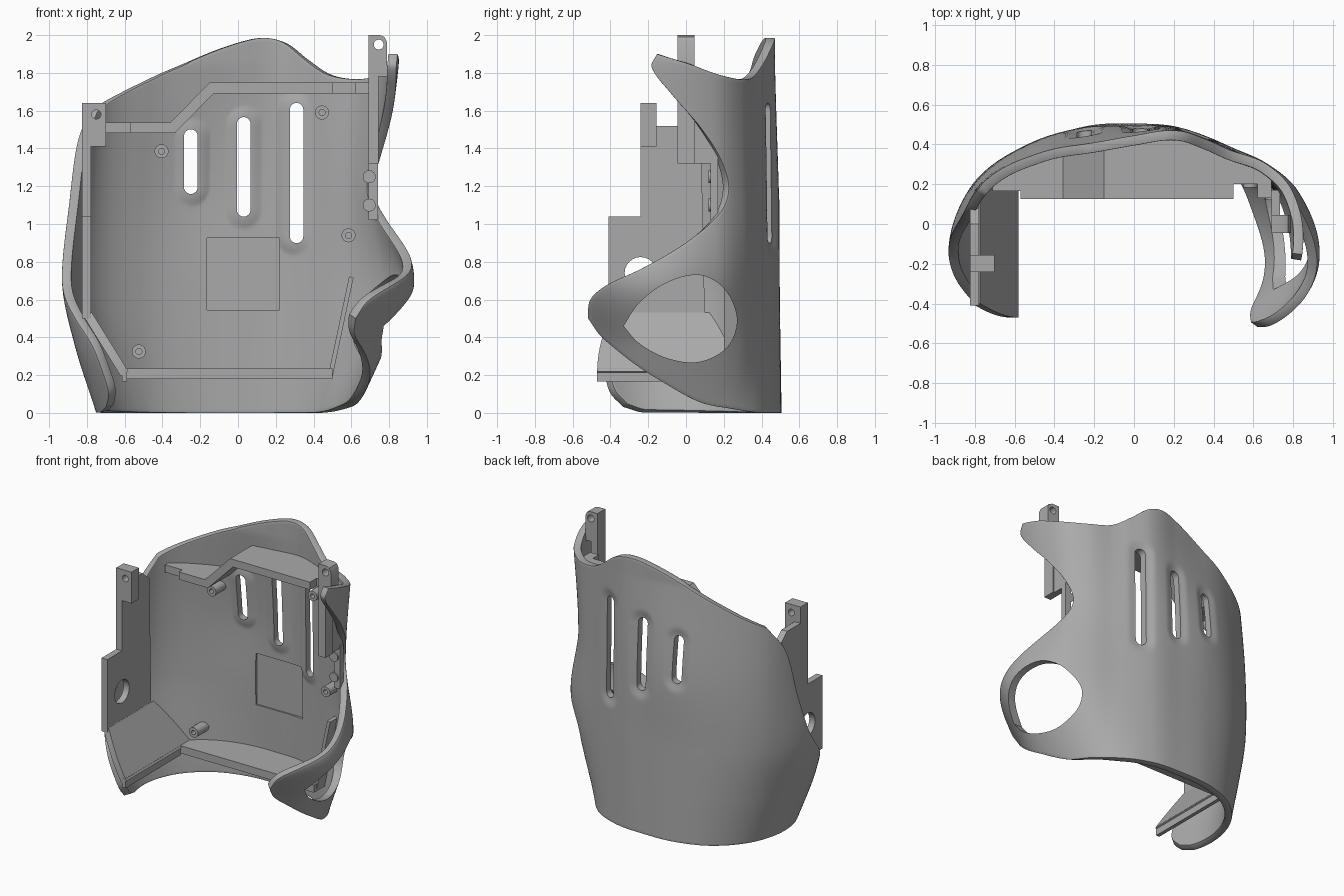
import bpy, bmesh
from math import sin, cos, radians, pi, hypot
from mathutils import Vector

cube = bpy.data.objects.get("Cube")
if cube:
    bpy.data.objects.remove(cube)

grey = bpy.data.materials.new("plain_grey")
grey.use_nodes = True
grey.diffuse_color = (0.4, 0.4, 0.4, 1)
grey.node_tree.nodes["Principled BSDF"].inputs["Base Color"].default_value = (0.4, 0.4, 0.4, 1)

THICK = 0.05
CENTRE_Y = -0.05
LEVELS = [0, 0.35, 0.7, 1.2, 1.85]
ANGLES = [-125, -100, -75, -50, -25, 0, 25, 38, 50, 62, 75, 100, 125]
# outer radius by height (rows) and by angle around the back (columns)
RADII = [
    [.72, .753, .73, .67, .595, .555, .585, .61, .63, .635, .63, .62, .61],
    [.84, .872, .803, .69, .592, .55, .585, .615, .657, .715, .755, .784, .71],
    [.88, .942, .855, .70, .588, .545, .585, .615, .665, .755, .85, .942, .85],
    [.85, .90, .85, .69, .585, .54, .58, .61, .655, .735, .79, .79, .75],
    [.84, .84, .80, .62, .505, .495, .57, .60, .648, .755, .83, .85, .80],
]
SLOTS = [(-.25, 1.195, 1.465), (.03, 1.075, 1.53), (.31, .935, 1.605)]


def hermite(xs, ys, x):
    """Smooth curve through the points (xs, ys)."""
    x = min(max(x, xs[0]), xs[-1])
    n = len(xs)
    k = max(i for i in range(n - 1) if xs[i] <= x)

    def slope(i):
        a, b = max(i - 1, 0), min(i + 1, n - 1)
        return (ys[b] - ys[a]) / (xs[b] - xs[a])
    h = xs[k + 1] - xs[k]
    t = (x - xs[k]) / h
    return ((1 + 2 * t) * (1 - t) ** 2 * ys[k] + t * (1 - t) ** 2 * h * slope(k)
            + t * t * (3 - 2 * t) * ys[k + 1] + t * t * (t - 1) * h * slope(k + 1))


def curve(pts, n, scale=1.0):
    """Evenly spaced samples along a smooth curve through pts."""
    cum = [0]
    for p, q in zip(pts, pts[1:]):
        cum.append(cum[-1] + hypot((q[0] - p[0]) * scale, q[1] - p[1]))
    return [Vector([hermite(cum, [p[c] for p in pts], cum[-1] * i / n) for c in (0, 1)])
            for i in range(n + 1)]


def radius(a, z):
    return hermite(LEVELS, [hermite(ANGLES, row, a) for row in RADII], z)


def wall_y(x, z, inset=0.03):
    """Depth of the shell wall behind a given x and z."""
    lo, hi = -80, 80
    for _ in range(24):
        mid = (lo + hi) / 2
        if (radius(mid, z) - inset) * sin(radians(mid)) < x:
            lo = mid
        else:
            hi = mid
    return CENTRE_Y + (radius(lo, z) - inset) * cos(radians(lo))


def finish(name, bm):
    bmesh.ops.recalc_face_normals(bm, faces=bm.faces)
    me = bpy.data.meshes.new(name)
    bm.to_mesh(me)
    bm.free()
    ob = bpy.data.objects.new(name, me)
    bpy.context.collection.objects.link(ob)
    me.materials.append(grey)
    return ob


def prism(name, pts, axis, lo, hi):
    """Extrude a flat outline along x or y."""
    bm = bmesh.new()
    def place(p, d):
        return (d, p[0], p[1]) if axis == "x" else (p[0], d, p[1])
    face = bm.faces.new([bm.verts.new(place(p, lo)) for p in pts])
    ext = bmesh.ops.extrude_face_region(bm, geom=[face])
    move = Vector(place((0, 0), hi - lo))
    bmesh.ops.translate(bm, vec=move, verts=[v for v in ext["geom"] if isinstance(v, bmesh.types.BMVert)])
    return finish(name, bm)


def box(name, x0, x1, y0, y1, z0, z1):
    return prism(name, [(x0, z0), (x1, z0), (x1, z1), (x0, z1)], "y", y0, y1)


def stadium(x, z0, z1, r, n=12):
    arc = [(r * cos(pi * i / n), r * sin(pi * i / n)) for i in range(n + 1)]
    return [(x + c, z1 + s) for c, s in arc] + [(x - c, z0 - s) for c, s in arc]


def circle(x, z, r, n=24):
    return [(x + r * cos(2 * pi * i / n), z + r * sin(2 * pi * i / n)) for i in range(n)]


def apply(ob, kind, **settings):
    mod = ob.modifiers.new(kind, kind)
    for key, value in settings.items():
        setattr(mod, key, value)
    bpy.context.view_layer.objects.active = ob
    bpy.ops.object.modifier_apply(modifier=mod.name)


def cut(ob, cutter):
    apply(ob, "BOOLEAN", operation="DIFFERENCE", solver="EXACT", object=cutter)
    bpy.data.objects.remove(cutter)


# shell: a patch between four edge curves given as (angle, height)
NU, NV = 140, 100
bottom = curve([(-112, .03), (-103, 0), (-60, 0), (-20, 0), (20, 0), (45, 0), (62, .02),
                (80, .06), (101, .2), (117, .345), (124, .42), (127, .5)], NU, 1 / 75)
top = curve([(-74, 1.6), (-49, 1.77), (-24, 1.885), (0, 1.96), (15, 1.985), (27, 1.955),
             (39, 1.865), (51, 1.785), (62, 1.765), (74, 1.79), (86, 1.85), (97, 1.9)], NU, 1 / 75)
left = curve([(-112, .03), (-117, .1), (-118, .18), (-116, .35), (-108, .5), (-95, .73),
              (-89, 1), (-83, 1.4), (-74, 1.6)], NV, 1 / 75)
right = curve([(127, .5), (124, .59), (116, .665), (102, .76), (85, .92), (72, 1.08), (69, 1.2),
               (73, 1.35), (81, 1.51), (92, 1.69), (99, 1.83), (97, 1.9)], NV, 1 / 75)
window = curve([(-.33, .46), (-.25, .58), (-.1, .69), (.07, .73), (.2, .66), (.27, .5), (.22, .35),
                (.07, .27), (-.1, .29), (-.25, .37), (-.33, .46)], 48)[:-1]


def shell_point(i, j):
    u, v = i / NU, j / NV
    p = (left[j] * (1 - u) + right[j] * u + bottom[i] * (1 - v) + top[i] * v
         - (bottom[0] * (1 - u) + bottom[NU] * u) * (1 - v)
         - (top[0] * (1 - u) + top[NU] * u) * v)
    a, z = radians(p[0]), max(p[1], 0)
    r = radius(p[0], z)
    # soft dents around the slots
    for sx, z0, z1 in SLOTS:
        d = hypot(r * sin(a) - sx, z - min(max(z, z0), z1))
        t = min(max((0.1 - d) / 0.07, 0), 1)
        r -= 0.016 * t * t * (3 - 2 * t)
    return (r * sin(a), CENTRE_Y + r * cos(a), z)


bm = bmesh.new()
grid = [[bm.verts.new(shell_point(i, j)) for j in range(NV + 1)] for i in range(NU + 1)]
for i in range(NU):
    for j in range(NV):
        bm.faces.new([grid[i][j], grid[i][j + 1], grid[i + 1][j + 1], grid[i + 1][j]])
me = bpy.data.meshes.new("shell")
bm.to_mesh(me)
bm.free()
me.materials.append(grey)
shell = bpy.data.objects.new("shell", me)
bpy.context.collection.objects.link(shell)
apply(shell, "SOLIDIFY", thickness=THICK, offset=-1)
apply(shell, "BEVEL", width=0.014, segments=2, limit_method="ANGLE", angle_limit=radians(50))

# openings: three slots, the side window and the square recess
for sx, z0, z1 in SLOTS:
    cut(shell, prism("slot_cutter", stadium(sx, z0, z1, .036), "y", .2, .8))
cut(shell, prism("window_cutter", window, "x", .35, 1.2))
cut(shell, box("recess_cutter", -.165, .22, .2, .458, .545, .925))


def ledge(name, path, front, half=0.028, front_end=None):
    """Strip along an (x, z) path, reaching back to the shell wall."""
    pts = [Vector(p) for p in path]
    fine = [p.lerp(q, k / 10) for p, q in zip(pts, pts[1:]) for k in range(10)] + [pts[-1]]
    bm = bmesh.new()
    rings = []
    for i, p in enumerate(fine):
        d1 = (p - fine[i - 1]).normalized() if i else (fine[1] - p).normalized()
        d2 = (fine[i + 1] - p).normalized() if i < len(fine) - 1 else d1
        d = (d1 + d2).normalized()
        n = Vector((-d.y, d.x)) * half / max(d.dot(d1), .5)
        a, b = p + n, p - n
        y = front
        if front_end is not None:
            y += (front_end - front) * sin(pi / 2 * i / (len(fine) - 1))
        rings.append([bm.verts.new(c) for c in (
            (a.x, y, a.y), (b.x, y, b.y),
            (b.x, wall_y(b.x, b.y), b.y), (a.x, wall_y(a.x, a.y), a.y))])
    for r, s in zip(rings, rings[1:]):
        for k in range(4):
            bm.faces.new([r[k], r[k - 1], s[k - 1], s[k]])
    bm.faces.new(rings[0])
    bm.faces.new(rings[-1])
    return finish(name, bm)


# ledges along the inner wall, stepped back at their ends
ledge("upper_ledge", [(-.57, 1.51), (-.345, 1.51), (-.14, 1.72), (.5, 1.72)], .125)
ledge("upper_ledge_left_end", [(-.71, 1.51), (-.57, 1.51)], .165)
ledge("upper_ledge_right_step", [(.5, 1.72), (.62, 1.72)], .2)
ledge("upper_ledge_right_end", [(.62, 1.72), (.69, 1.72)], .13)
ledge("lower_ledge", [(-.6, .207), (.5, .207)], .17)
ledge("lower_fin", [(.49, .2), (.6, .72)], .2, .012)

# side plate with round opening, tab and sloped foot
plate = prism("side_plate", [(-.41, .5), (-.41, 1.04), (-.24, 1.04), (-.24, 1.64), (-.155, 1.64),
                             (-.155, 1.52), (0, 1.52), (.08, 1.45), (.1, .5)], "x", -.825, -.778)
cut(plate, prism("plate_hole_cutter", circle(-.24, .74, .085), "x", -1, -.6))
tab = box("plate_tab", -.78, -.70, -.24, -.155, 1.41, 1.64)
cut(tab, prism("tab_hole_cutter", circle(-.75, 1.58, .024), "y", -.5, .1))
ledge("sloped_foot", [(-.795, .52), (-.6, .207)], -.4, .024, -.47)
box("foot_lip", -.615, -.588, -.47, .17, .165, .235)

# opposite bracket: upright strip, tab, and lower block with pins
box("bracket_strip", .69, .745, -.045, .045, 1.32, 1.8)
bracket_tab = prism("bracket_tab", [(.69, 1.78), (.79, 1.78), (.79, 1.96), (.775, 1.99),
                                    (.75, 2), (.69, 2)], "y", -.045, .045)
cut(bracket_tab, prism("bracket_hole_cutter", circle(.745, 1.95, .026), "y", -.3, .3))
box("bracket_web", .69, .735, .04, .17, 1.32, 1.63)
box("bracket_block", .69, .74, .13, .17, 1.02, 1.34)
for z in (1.1, 1.25):
    prism("bracket_pin", circle(.695, z, .034), "y", .12, .165)

# hollow screw posts on the inner wall
for x, z in [(-.405, 1.385), (.445, 1.59), (.585, .94), (-.525, .325)]:
    y = wall_y(x, z)
    post = prism("screw_post", circle(x, z, .037), "y", y - .13, y)
    cut(post, prism("post_cutter", circle(x, z, .016), "y", y - .3, y - .06))

bpy.ops.object.select_all(action="DESELECT")
for ob in bpy.context.scene.objects:
    if ob.type == "MESH":
        ob.select_set(True)
bpy.context.view_layer.objects.active = shell
bpy.ops.object.shade_smooth_by_angle(angle=radians(35))
